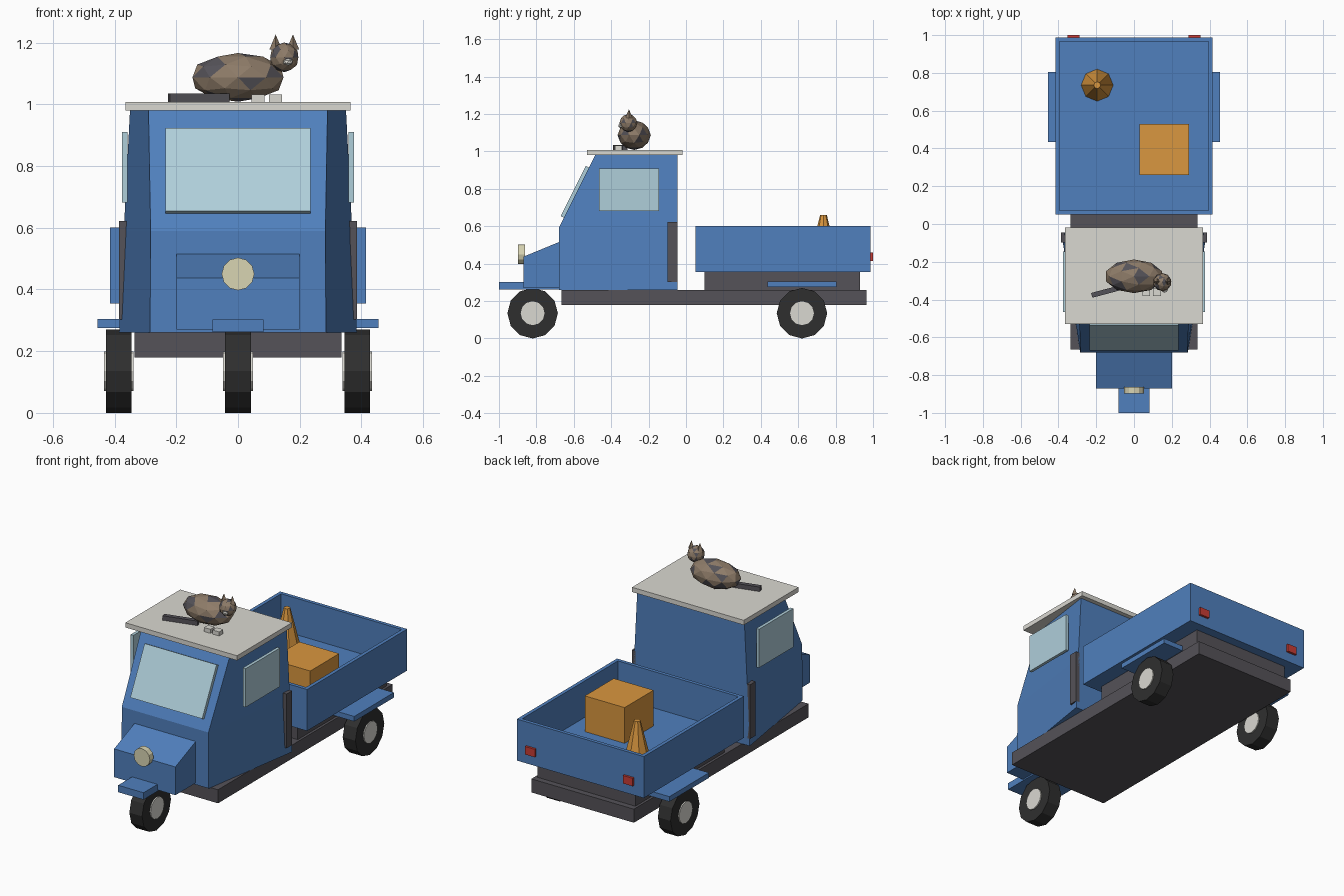
import bpy, bmesh, math
from mathutils import Matrix, Vector

if "Cube" in bpy.data.objects:
    bpy.data.objects.remove(bpy.data.objects["Cube"])


def material(name, r, g, b):
    m = bpy.data.materials.new(name)
    m.use_nodes = True
    m.diffuse_color = (r, g, b, 1)
    node = next(n for n in m.node_tree.nodes if n.type == 'BSDF_PRINCIPLED')
    node.inputs["Base Color"].default_value = (r, g, b, 1)
    return m


BLUE = material("body blue", 0.08, 0.215, 0.51)
GLASS = material("pale glass", 0.43, 0.62, 0.70)
WHITE = material("off white", 0.70, 0.69, 0.64)
ORANGE = material("orange", 0.70, 0.31, 0.05)
RED = material("lamp red", 0.58, 0.045, 0.035)
GREY = material("dark grey", 0.09, 0.085, 0.098)
TYRE = material("tyre black", 0.028, 0.028, 0.028)
CREAM = material("lamp cream", 0.69, 0.66, 0.45)
BROWN = material("fur brown", 0.27, 0.20, 0.14)


def finish(name, bm, *mats):
    bmesh.ops.recalc_face_normals(bm, faces=bm.faces)
    me = bpy.data.meshes.new(name)
    bm.to_mesh(me)
    bm.free()
    for m in mats:
        me.materials.append(m)
    ob = bpy.data.objects.new(name, me)
    bpy.context.collection.objects.link(ob)
    return ob


def span(name, mat, x, y, z):
    """Box given by its extents on each axis."""
    bm = bmesh.new()
    mid = Vector([(a + b) / 2 for a, b in (x, y, z)])
    size = [abs(b - a) for a, b in (x, y, z)]
    bmesh.ops.create_cube(bm, size=1, matrix=Matrix.Translation(mid) @ Matrix.Diagonal((*size, 1)))
    return finish(name, bm, mat)


def tilted_box(name, mat, centre, size, angle, axis):
    bm = bmesh.new()
    m = Matrix.Translation(centre) @ Matrix.Rotation(angle, 4, axis) @ Matrix.Diagonal((*size, 1))
    bmesh.ops.create_cube(bm, size=1, matrix=m)
    return finish(name, bm, mat)


def cone(name, mat, centre, r1, r2, depth, sides, rot=Matrix()):
    bm = bmesh.new()
    bmesh.ops.create_cone(bm, cap_ends=True, segments=sides, radius1=r1, radius2=r2,
                          depth=depth, matrix=Matrix.Translation(centre) @ rot)
    return finish(name, bm, mat)


def loft(name, mat, rings):
    """Solid through four-cornered rings: (front half width, front y, back half width, back y, z)."""
    bm = bmesh.new()
    loops = [[bm.verts.new(p) for p in ((-f, yf, z), (f, yf, z), (b, yb, z), (-b, yb, z))]
             for f, yf, b, yb, z in rings]
    for lo, hi in zip(loops, loops[1:]):
        for i in range(4):
            j = (i + 1) % 4
            bm.faces.new((lo[i], lo[j], hi[j], hi[i]))
    bm.faces.new(loops[0])
    bm.faces.new(loops[-1])
    return finish(name, bm, mat)


def blob(name, centre, size, detail, patchy):
    """Faceted ball with dark fur patches."""
    bm = bmesh.new()
    bmesh.ops.create_icosphere(bm, subdivisions=detail, radius=1,
                               matrix=Matrix.Translation(centre) @ Matrix.Diagonal((*size, 1)))
    bm.faces.ensure_lookup_table()
    for f in bm.faces:
        f.material_index = int(patchy and f.index % 4 == 0)
    return finish(name, bm, BROWN, GREY)


SIDEWAYS = Matrix.Rotation(math.pi / 2, 4, 'Y')
FORWARD = Matrix.Rotation(math.pi / 2, 4, 'X')

# Chassis
span("chassis", GREY, (-0.335, 0.335), (-0.665, 0.965), (0.18, 0.26))
span("bed_support", GREY, (-0.32, 0.32), (0.10, 0.93), (0.26, 0.356))

# Cab, nose and roof
loft("cab", BLUE, [(0.285, -0.68, 0.385, -0.045, 0.26),
                   (0.283, -0.68, 0.370, -0.045, 0.59),
                   (0.290, -0.485, 0.350, -0.045, 0.98)])
loft("nose", BLUE, [(0.2, -0.87, 0.2, -0.66, 0.27),
                    (0.2, -0.87, 0.2, -0.66, 0.437),
                    (0.2, -0.68, 0.2, -0.66, 0.515)])
span("roof", WHITE, (-0.365, 0.365), (-0.53, -0.018), (0.98, 1.008))
tilted_box("windshield", GLASS, (0, -0.594, 0.784), (0.47, 0.02, 0.3), -math.atan(0.5), 'X')
cone("headlight", CREAM, (0, -0.88, 0.45), 0.053, 0.053, 0.036, 12, FORWARD)

# Wheels and fenders
for name, x, y in (("front", 0, -0.82), ("left_rear", 0.386, 0.62), ("right_rear", -0.386, 0.62)):
    cone(name + "_tyre", TYRE, (x, y, 0.135), 0.135, 0.135, 0.083, 12, SIDEWAYS)
    cone(name + "_hub", WHITE, (x, y, 0.135), 0.064, 0.064, 0.096, 12, SIDEWAYS)
span("front_fender", BLUE, (-0.083, 0.083), (-1.0, -0.66), (0.262, 0.303))

# Parts repeated on both sides
for side, s in (("left", 1), ("right", -1)):
    span(side + "_window", GLASS, (s * 0.358, s * 0.376), (-0.465, -0.145), (0.682, 0.91))
    span(side + "_door_pillar", GREY, (s * 0.36, s * 0.386), (-0.098, -0.045), (0.302, 0.622))
    span(side + "_rear_fender", BLUE, (s * 0.317, s * 0.455), (0.435, 0.805), (0.275, 0.305))
    span(side + "_tail_light", RED, (s * 0.288, s * 0.352), (0.98, 1.0), (0.413, 0.46))

# Open cargo bed
bm = bmesh.new()
bmesh.ops.create_cube(bm, size=1, matrix=Matrix.Translation((0, 0.519, 0.4775))
                      @ Matrix.Diagonal((0.83, 0.935, 0.245, 1)))
top = max(bm.faces, key=lambda f: f.calc_center_median().z)
bmesh.ops.inset_region(bm, faces=[top], thickness=0.03)
rim = bmesh.ops.extrude_discrete_faces(bm, faces=[top])["faces"][0]
bmesh.ops.translate(bm, verts=rim.verts, vec=(0, 0, -0.215))
finish("cargo_bed", bm, BLUE)

# Cargo
span("crate", ORANGE, (0.03, 0.29), (0.26, 0.53), (0.385, 0.596))
cone("traffic_cone", ORANGE, (-0.195, 0.735, 0.5225), 0.085, 0.018, 0.275, 8)

# Cat on the roof
blob("cat_body", (0, -0.277, 1.087), (0.155, 0.089, 0.079), 2, True)
blob("cat_head", (0.15, -0.308, 1.152), (0.048, 0.048, 0.048), 2, True)
for side, x in (("left", 0.178), ("right", 0.122)):
    cone("cat_" + side + "_ear", BROWN, (x, -0.305, 1.202), 0.02, 0, 0.048, 4)
muzzle = blob("cat_muzzle", (0.162, -0.35, 1.137), (0.018, 0.014, 0.012), 1, False)
muzzle.data.materials[0] = WHITE
for side, x in (("left", 0.122), ("right", 0.065)):
    span("cat_" + side + "_paw", WHITE, (x - 0.021, x + 0.021), (-0.38, -0.342), (1.008, 1.032))
tilted_box("cat_tail", GREY, (-0.127, -0.352, 1.021), (0.2, 0.026, 0.027), 0.26, 'Z')
